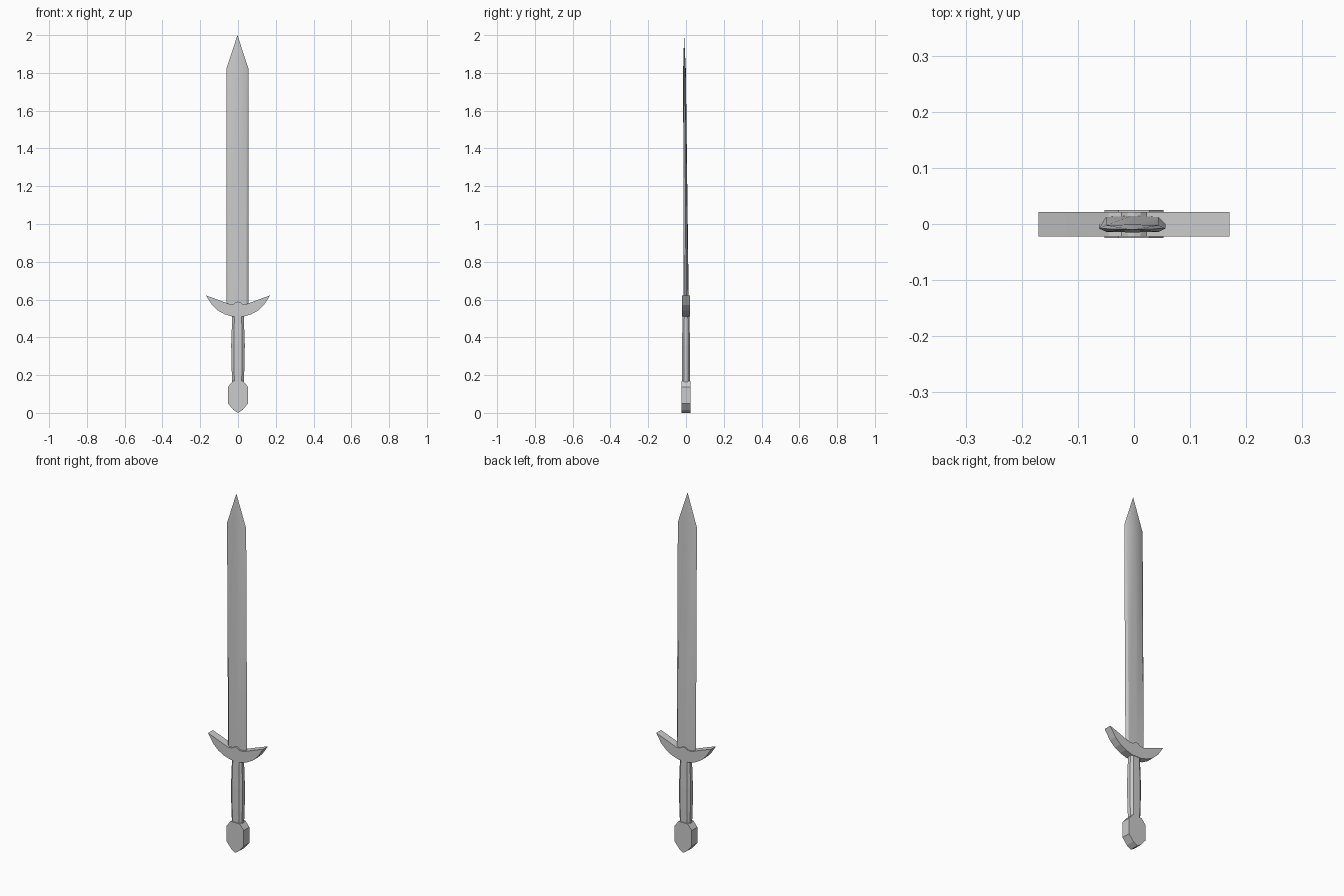
import bpy, bmesh

if "Cube" in bpy.data.objects:
    bpy.data.objects.remove(bpy.data.objects["Cube"])


def finish(name, bm, smooth_angle=None):
    bmesh.ops.recalc_face_normals(bm, faces=bm.faces)
    mesh = bpy.data.meshes.new(name)
    bm.to_mesh(mesh)
    bm.free()
    ob = bpy.data.objects.new(name, mesh)
    bpy.context.collection.objects.link(ob)
    if smooth_angle:
        bpy.ops.object.select_all(action='DESELECT')
        ob.select_set(True)
        bpy.context.view_layer.objects.active = ob
        bpy.ops.object.shade_smooth_by_angle(angle=smooth_angle)
    return ob


def plate(name, half, y0, y1):
    """Extrude a front outline mirrored in x; half runs bottom to top on the right."""
    outline = half + [(-x, z) for x, z in reversed(half) if x > 0]
    bm = bmesh.new()
    face = bm.faces.new([bm.verts.new((x, y0, z)) for x, z in outline])
    out = bmesh.ops.extrude_face_region(bm, geom=[face])
    moved = [v for v in out['geom'] if isinstance(v, bmesh.types.BMVert)]
    bmesh.ops.translate(bm, verts=moved, vec=(0, y1 - y0, 0))
    return finish(name, bm)


def loft(name, rings, tip=None, smooth_angle=None):
    """Skin closed rings of points, ending in a cap or a tip."""
    bm = bmesh.new()
    loops = [[bm.verts.new(p) for p in ring] for ring in rings]
    n = len(loops[0])
    for a, b in zip(loops, loops[1:]):
        for i in range(n):
            j = (i + 1) % n
            bm.faces.new((a[i], a[j], b[j], b[i]))
    bm.faces.new(loops[0])
    if tip:
        t = bm.verts.new(tip)
        for i in range(n):
            bm.faces.new((loops[-1][i], loops[-1][(i + 1) % n], t))
    else:
        bm.faces.new(loops[-1])
    return finish(name, bm, smooth_angle)


# Blade: flattened section with bevelled edges, thinning and leaning to the tip
def blade_ring(z, cy, hy, fx):
    c = -0.003
    return [(c - 0.059, cy, z), (c - fx, cy - hy * 0.85, z), (c, cy - hy, z),
            (c + fx, cy - hy * 0.85, z), (c + 0.059, cy, z),
            (c + fx, cy + hy * 0.85, z), (c, cy + hy, z), (c - fx, cy + hy * 0.85, z)]


loft("blade", [blade_ring(0.54, 0.001, 0.014, 0.047),
               blade_ring(1.82, -0.008, 0.007, 0.047)],
     tip=(-0.003, -0.01, 2.0), smooth_angle=0.5)

# Crescent guard with a small bump in the middle
plate("guard", [(0.03, 0.51), (0.07, 0.522), (0.105, 0.541), (0.137, 0.571),
                (0.17, 0.622), (0.12, 0.604), (0.075, 0.587), (0.045, 0.576),
                (0.022, 0.577), (0.012, 0.586), (0, 0.589)], -0.022, 0.021)


# Grip: eight-sided, swelling slightly in the middle
def grip_ring(z, hx, hy):
    fx, fy = hx * 0.62, hy * 0.5
    return [(-hx, -fy, z), (-fx, -hy, z), (fx, -hy, z), (hx, -fy, z),
            (hx, fy, z), (fx, hy, z), (-fx, hy, z), (-hx, fy, z)]


loft("grip", [grip_ring(0.15, 0.03, 0.02), grip_ring(0.24, 0.034, 0.021),
              grip_ring(0.36, 0.036, 0.021), grip_ring(0.53, 0.03, 0.018)])

# Pommel: faceted plate with a pointed foot
plate("pommel", [(0, 0.0), (0.025, 0.016), (0.053, 0.05), (0.053, 0.138),
                 (0.028, 0.168)], -0.025, 0.025)
